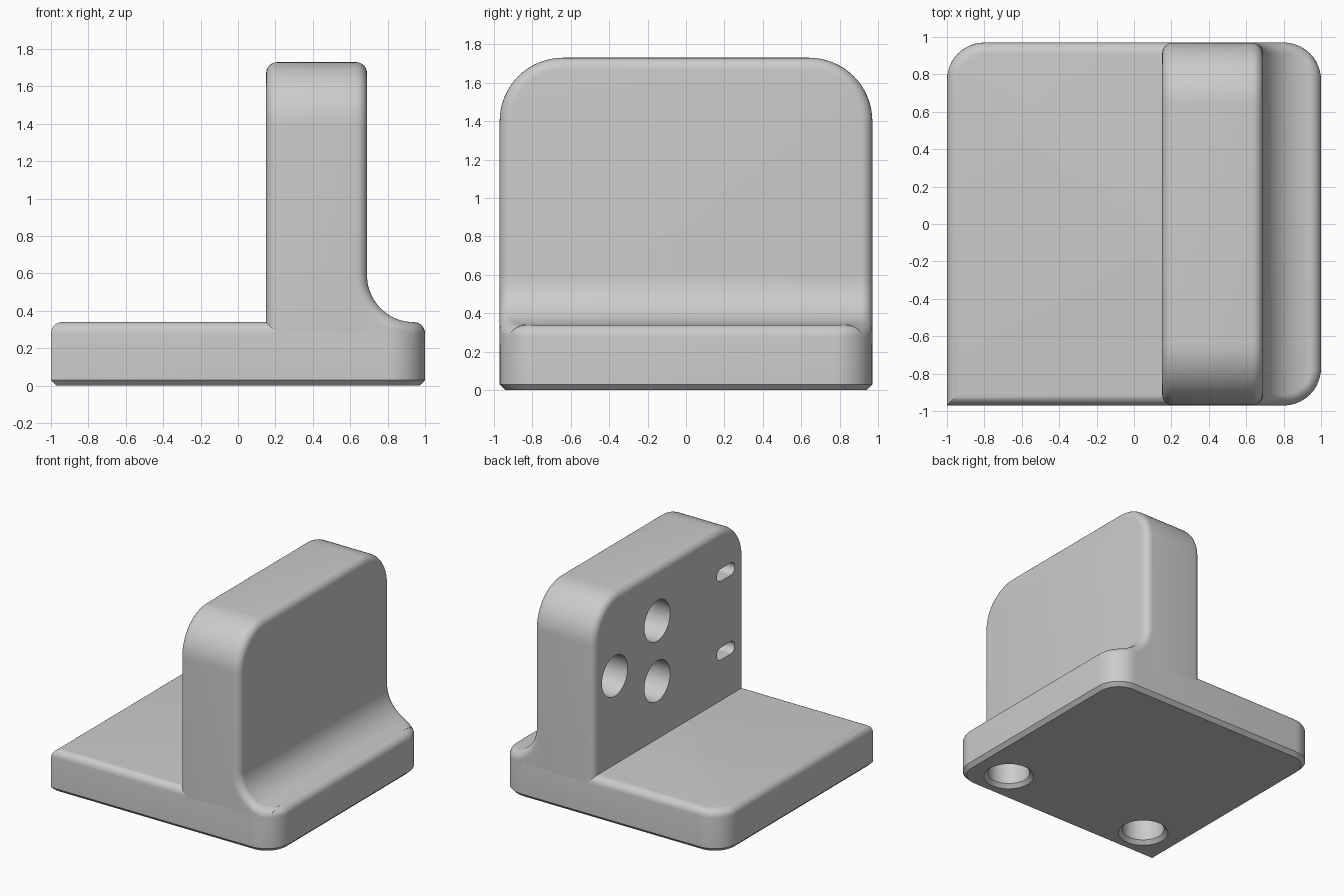
import bpy, bmesh
from math import sin, cos, pi, sqrt

old = bpy.data.objects.get("Cube")
if old:
    bpy.data.objects.remove(old, do_unlink=True)

GREY = 0.6
grey = bpy.data.materials.new("plain_grey")
grey.use_nodes = True
grey.diffuse_color = (GREY, GREY, GREY, 1)
for node in grey.node_tree.nodes:
    if node.type == 'BSDF_PRINCIPLED':
        node.inputs["Base Color"].default_value = (GREY, GREY, GREY, 1)
        node.inputs["Roughness"].default_value = 0.6

FILLET = 0.06
HALF_Y = 0.97       # half depth of the whole part
BASE_TOP = 0.34
CORNER = 0.2        # plan radius of the base corners
X0, X1 = 0.15, 0.69  # faces of the upright
SUNK = 0.24         # level where the upper parts end inside the base


def rounded(u0, u1, v0, v1, radii, steps=12):
    """Rectangle outline, one radius per corner, counter-clockwise from (u1, v1)."""
    pts = []
    corners = [(u1, v1, 1, 1), (u0, v1, -1, 1), (u0, v0, -1, -1), (u1, v0, 1, -1)]
    for k, ((u, v, su, sv), r) in enumerate(zip(corners, radii)):
        if r == 0:
            pts.append((u, v))
            continue
        for i in range(steps + 1):
            a = (k + i / steps) * pi / 2
            pts.append((u - su * r + r * cos(a), v - sv * r + r * sin(a)))
    return pts


def loft(name, rings, bevels=()):
    """Closed skin through equal rings, capped at both ends, then bevelled."""
    bm = bmesh.new()
    rows = [[bm.verts.new(p) for p in ring] for ring in rings]
    n = len(rows[0])
    for a, b in zip(rows, rows[1:]):
        for j in range(n):
            k = (j + 1) % n
            bm.faces.new((a[j], a[k], b[k], b[j]))
    bm.faces.new(rows[0][::-1])
    bm.faces.new(rows[-1])
    bmesh.ops.recalc_face_normals(bm, faces=bm.faces[:])
    for rule, size, segments in bevels:
        edges = [e for e in bm.edges if rule(e.verts[0].co, e.verts[1].co)]
        bmesh.ops.bevel(bm, geom=edges, offset=size, segments=segments,
                        profile=0.5, affect='EDGES', clamp_overlap=True)
    mesh = bpy.data.meshes.new(name)
    bm.to_mesh(mesh)
    bm.free()
    mesh.materials.append(grey)
    ob = bpy.data.objects.new(name, mesh)
    bpy.context.scene.collection.objects.link(ob)
    return ob


def activate(ob):
    bpy.ops.object.select_all(action='DESELECT')
    ob.select_set(True)
    bpy.context.view_layer.objects.active = ob


def cut(ob, cutter):
    cutter.hide_render = True
    mod = ob.modifiers.new("pocket", 'BOOLEAN')
    mod.operation = 'DIFFERENCE'
    mod.solver = 'EXACT'
    mod.object = cutter
    activate(ob)
    bpy.ops.object.modifier_apply(modifier=mod.name)
    bpy.data.objects.remove(cutter, do_unlink=True)


def circle(cx, cy, r):
    return rounded(cx - r, cx + r, cy - r, cy + r, [r] * 4)


# Base plate: three rounded corners, filleted top rim, chamfered bottom rim
plan = rounded(-1, 1, -HALF_Y, HALF_Y, [CORNER, CORNER, 0, CORNER])
base = loft("base_plate",
            [[(x, y, z) for x, y in plan] for z in (0, BASE_TOP)],
            [(lambda a, b: min(a.z, b.z) > BASE_TOP - 0.001, FILLET, 6),
             (lambda a, b: max(a.z, b.z) < 0.001, 0.03, 1)])

# Two countersunk blind holes under the base
for x in (-0.67, 0.67):
    cut(base, loft("base_hole_cutter",
                   [[(u, v, z) for u, v in circle(x, -0.69, r)]
                    for z, r in ((-0.03, 0.22), (0.03, 0.16), (0.2, 0.16))]))

# Upright wall: rounded top corners and filleted rims on both faces
wall = rounded(-HALF_Y, HALF_Y, SUNK, 1.73, [0.33, 0.33, 0, 0], 16)
upright = loft("upright_wall",
               [[(x, y, z) for y, z in wall] for x in (X0, X1)],
               [(lambda a, b: abs(a.x - b.x) < 0.001 and max(a.z, b.z) > SUNK + 0.01,
                 FILLET, 6)])

# Three round pockets and two slots in the left face of the wall
pockets = [circle(y, z, 0.165) for y, z in ((0.155, 1.3), (0.7, 1.06), (0.155, 0.81))]
pockets += [rounded(-0.84, -0.61, z - 0.05, z + 0.05, [0.05] * 4) for z in (1.36, 0.72)]
for outline in pockets:
    cut(upright, loft("wall_pocket_cutter",
                      [[(x, y, z) for y, z in outline] for x in (X0 - 0.1, X0 + 0.3)]))

# Concave brace between wall and base, its side edges filleted along the curve
R = 0.25
CX, CZ = X1 + R, BASE_TOP + R
STEPS = 20


def rim(x):
    """Half depth of the base outline at x, and the sideways slope of its normal."""
    t = max(0, x - (1 - CORNER)) / CORNER
    ny = sqrt(1 - t * t)
    return HALF_Y - CORNER * (1 - ny), ny


rings = []
for i in range(STEPS + 1):
    a = i / STEPS * pi / 2
    side = []
    for j in range(9):
        phi = j / 8 * pi / 2
        reach = R + FILLET * (1 - sin(phi))
        x, z = CX - reach * cos(a), CZ - reach * sin(a)
        y, ny = rim(x)
        side.append((x, y - FILLET * (1 - cos(phi)) / ny, z))
    side.insert(0, (side[0][0], side[0][1], SUNK))
    rings.append(side + [(x, -y, z) for x, y, z in reversed(side)])
brace = loft("curved_brace", rings)

for ob in (base, upright, brace):
    activate(ob)
    bpy.ops.object.shade_smooth_by_angle(angle=pi / 6)
